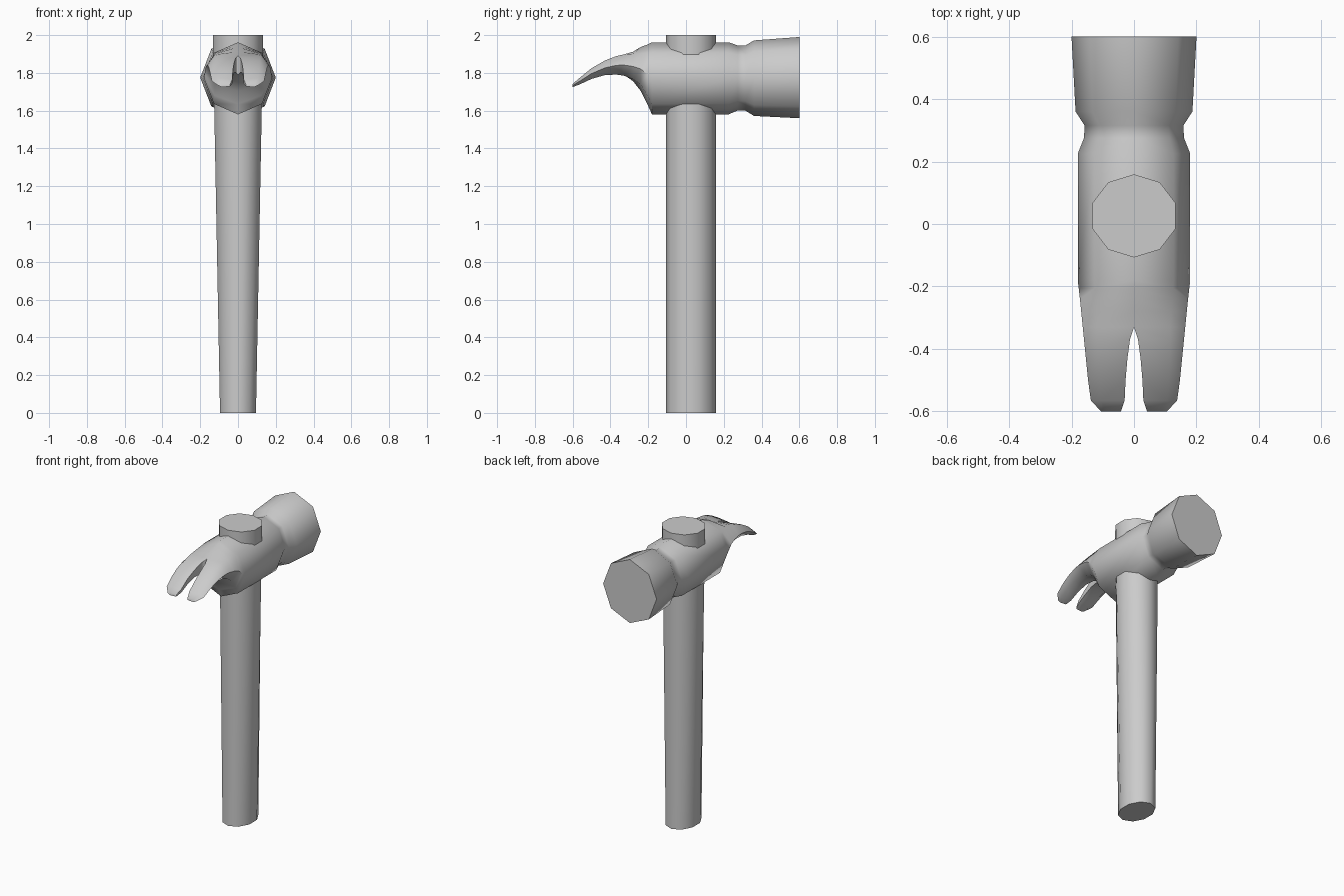
import bpy, bmesh, math

if "Cube" in bpy.data.objects:
    bpy.data.objects.remove(bpy.data.objects["Cube"])


def finish(name, bm, angle):
    bmesh.ops.recalc_face_normals(bm, faces=bm.faces)
    mesh = bpy.data.meshes.new(name)
    bm.to_mesh(mesh)
    bm.free()
    obj = bpy.data.objects.new(name, mesh)
    bpy.context.collection.objects.link(obj)
    bpy.ops.object.select_all(action='DESELECT')
    obj.select_set(True)
    bpy.context.view_layer.objects.active = obj
    bpy.ops.object.shade_smooth_by_angle(angle=math.radians(angle))
    return obj


# Handle: ten-sided shaft, narrower in x towards the foot
bm = bmesh.new()
rings = []
for z, rx in ((0, 0.1), (2, 0.14)):
    rings.append([bm.verts.new((rx * math.cos(math.radians(90 + 36 * i)),
                                0.026 + 0.133 * math.sin(math.radians(90 + 36 * i)), z))
                  for i in range(10)])
for i in range(10):
    j = (i + 1) % 10
    bm.faces.new((rings[0][i], rings[0][j], rings[1][j], rings[1][i]))
for ring in rings:
    bm.faces.new(ring)
finish("handle", bm, 50)

# Head: half octagon rings from striking face to claw tip, mirrored in x
# y, bottom z, top z, inner x (claw slot), outer x, roundness of the prong
sections = [
    (0.60, 1.56, 1.99, 0, 0.200, 0),
    (0.36, 1.572, 1.972, 0, 0.187, 0),
    (0.315, 1.60, 1.945, 0, 0.158, 0),
    (0.275, 1.602, 1.945, 0, 0.160, 0),
    (0.225, 1.58, 1.962, 0, 0.180, 0),
    (-0.18, 1.58, 1.962, 0, 0.180, 0),
    (-0.205, 1.635, 1.95, 0, 0.177, 0),
    (-0.24, 1.705, 1.937, 0, 0.173, 0),
    (-0.28, 1.748, 1.92, 0, 0.169, 0.25),
    (-0.33, 1.778, 1.905, 0, 0.164, 0.6),
    (-0.37, 1.788, 1.892, 0.013, 0.160, 0.8),
    (-0.43, 1.788, 1.865, 0.021, 0.154, 1),
    (-0.50, 1.768, 1.825, 0.027, 0.147, 1),
    (-0.565, 1.738, 1.772, 0.030, 0.138, 1),
    (-0.60, 1.725, 1.742, 0.042, 0.105, 1),
]
CROTCH = 9
bm = bmesh.new()
rings = []
for y, low, high, inner, outer, rnd in sections:
    mid, h = (low + high) / 2, (high - low) / 2
    ring = []
    for k in range(5):
        a = k * math.pi / 4
        scale = 1 - 0.35 * rnd if k in (0, 4) else 1 + 0.41 * rnd
        ring.append(bm.verts.new((inner + (outer - inner) * math.sin(a), y,
                                  mid + h * math.cos(a) * scale)))
    rings.append(ring)
for n, (a, b) in enumerate(zip(rings, rings[1:])):
    for k in range(4):
        bm.faces.new((a[k], a[k + 1], b[k + 1], b[k]))
    if n >= CROTCH:  # inner wall of the slot
        bm.faces.new((a[4], a[0], b[0], b[4]))
bm.faces.new(rings[0])
bm.faces.new(rings[-1])
head = finish("claw_head", bm, 60)
mirror = head.modifiers.new("mirror", 'MIRROR')
mirror.use_clip = True
mirror.merge_threshold = 0.0005
